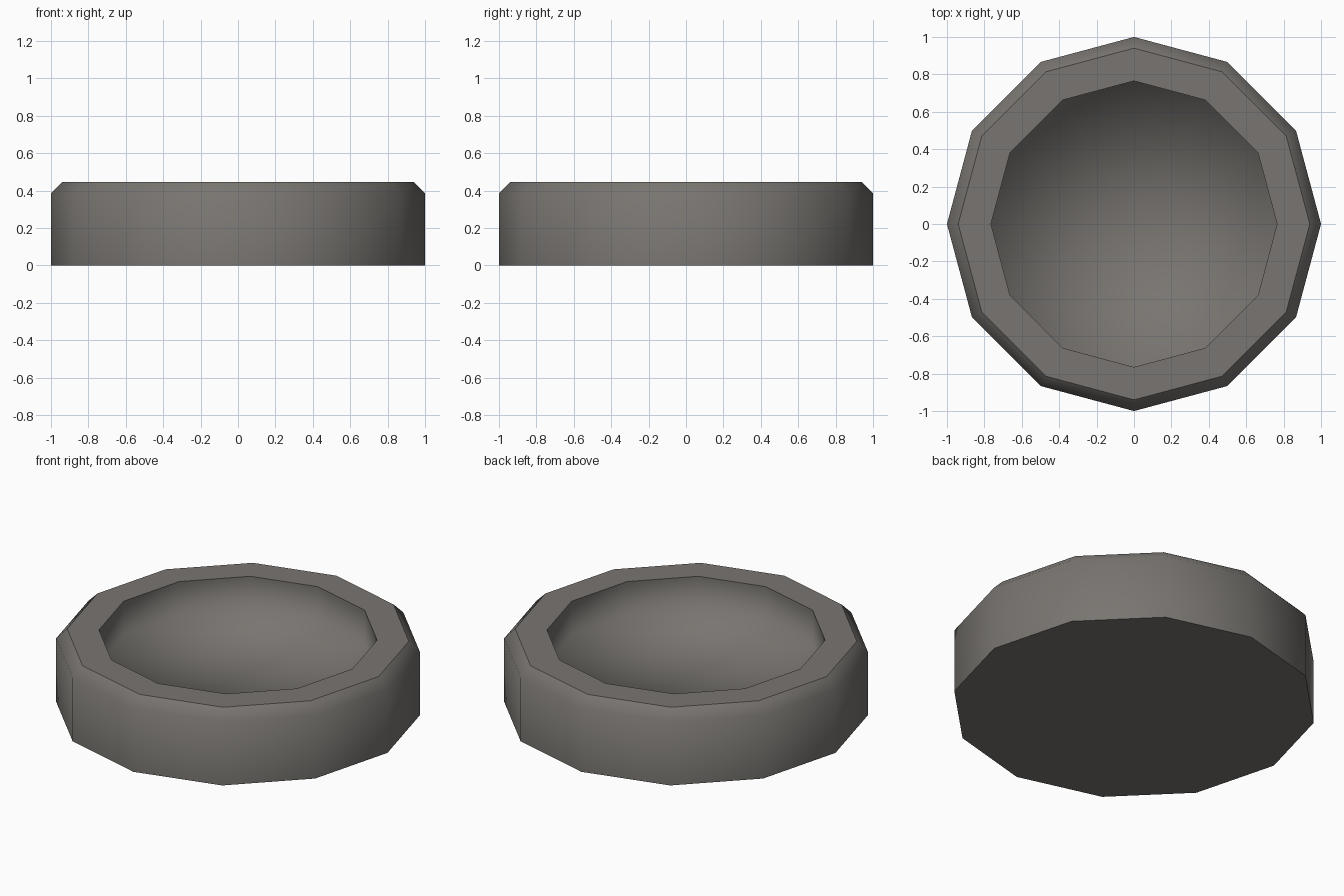
import bpy, bmesh, math

if "Cube" in bpy.data.objects:
    bpy.data.objects.remove(bpy.data.objects["Cube"])

SIDES, H = 12, 0.445
RIM, DEPTH = 0.765, 0.2

stone = bpy.data.materials.new("warm grey stone")
stone.diffuse_color = (0.19, 0.178, 0.165, 1)
stone.use_nodes = True
stone.node_tree.nodes["Principled BSDF"].inputs["Base Color"].default_value = stone.diffuse_color

# Profile: outer wall, chamfer, flat rim, then the straight inner wall
profile = [(1, 0), (1, H - 0.06), (0.94, H), (RIM, H), (RIM, H - DEPTH)]

bm = bmesh.new()
rings = []
for r, z in profile:
    rings.append([bm.verts.new((r * math.cos(2 * math.pi * k / SIDES),
                                r * math.sin(2 * math.pi * k / SIDES), z))
                  for k in range(SIDES)])
for lo, hi in zip(rings, rings[1:]):
    for k in range(SIDES):
        n = (k + 1) % SIDES
        bm.faces.new((lo[k], lo[n], hi[n], hi[k]))

# Flat underside and the floor of the hollow
bm.faces.new(rings[0][::-1])
centre = bm.verts.new((0, 0, H - DEPTH))
for k in range(SIDES):
    bm.faces.new((rings[-1][k], rings[-1][(k + 1) % SIDES], centre))

# Smooth shading, with crisp edges round the base and both rim outlines
for f in bm.faces:
    f.smooth = True
for ring in (rings[0], rings[2], rings[3]):
    for k in range(SIDES):
        bm.edges.get((ring[k], ring[(k + 1) % SIDES])).smooth = False

mesh = bpy.data.meshes.new("shallow_bowl")
bm.to_mesh(mesh)
bm.free()
mesh.materials.append(stone)
bowl = bpy.data.objects.new("shallow_bowl", mesh)
bpy.context.collection.objects.link(bowl)
